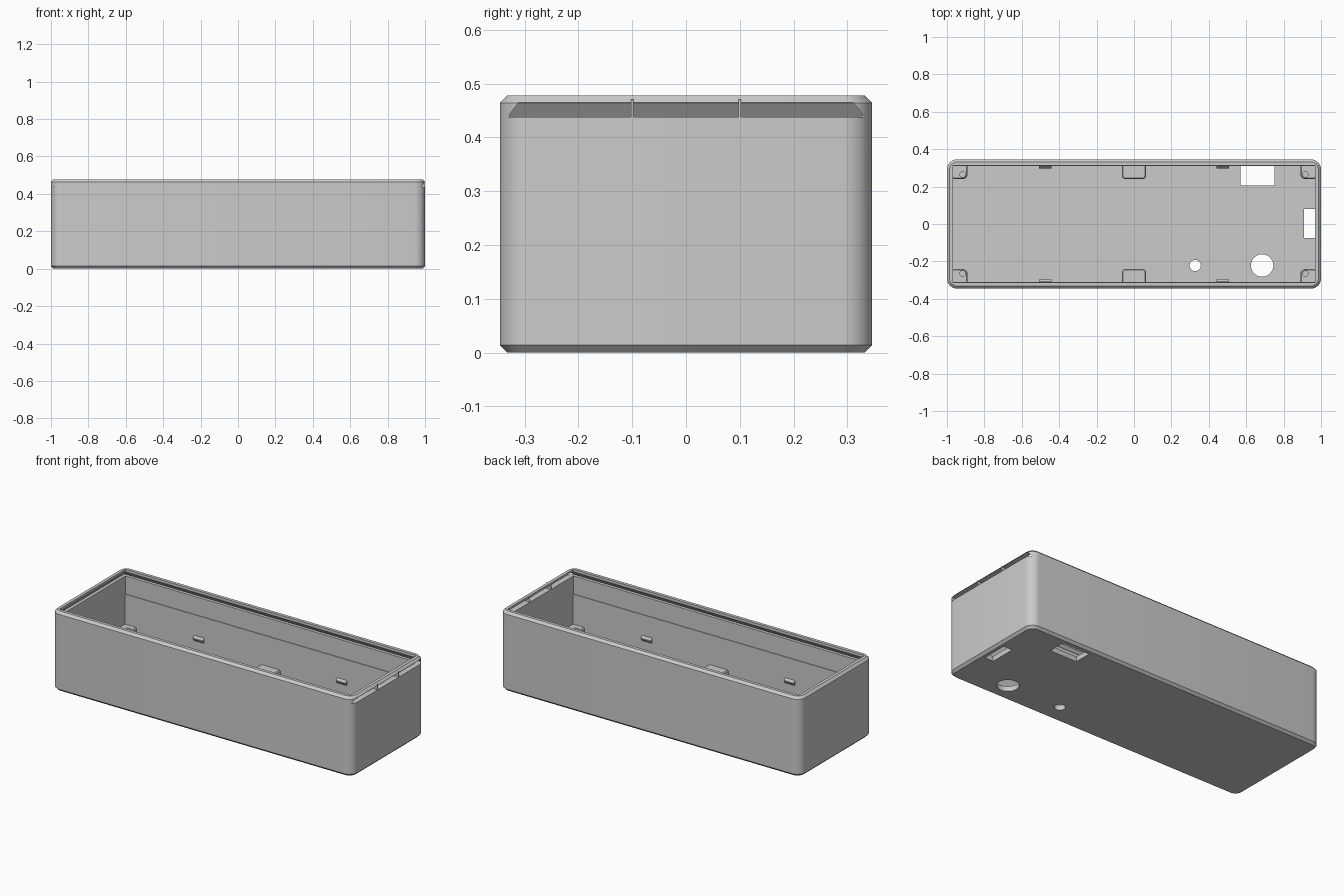
import bpy, bmesh, math

old = bpy.data.objects.get("Cube")
if old:
    bpy.data.objects.remove(old, do_unlink=True)

grey = bpy.data.materials.new("plain_grey")
grey.use_nodes = True
COLOUR = (0.6, 0.6, 0.6, 1)
grey.diffuse_color = COLOUR
grey.node_tree.nodes["Principled BSDF"].inputs["Base Color"].default_value = COLOUR


def loft(name, rings):
    """Closed solid through rings of equal point count, bottom to top."""
    bm = bmesh.new()
    loops = [[bm.verts.new(p) for p in ring] for ring in rings]
    n = len(loops[0])
    for a, b in zip(loops, loops[1:]):
        for i in range(n):
            j = (i + 1) % n
            bm.faces.new((a[i], a[j], b[j], b[i]))
    bm.faces.new(loops[0][::-1])
    bm.faces.new(loops[-1])
    mesh = bpy.data.meshes.new(name)
    bm.to_mesh(mesh)
    bm.free()
    mesh.materials.append(grey)
    ob = bpy.data.objects.new(name, mesh)
    bpy.context.collection.objects.link(ob)
    return ob


def rect_ring(x0, x1, y0, y1, z, r=0.0, seg=8):
    """Rectangle outline with optional rounded corners."""
    if r == 0:
        return [(x0, y0, z), (x1, y0, z), (x1, y1, z), (x0, y1, z)]
    pts = []
    centres = ((x1 - r, y1 - r), (x0 + r, y1 - r), (x0 + r, y0 + r), (x1 - r, y0 + r))
    for q, (cx, cy) in enumerate(centres):
        for k in range(seg + 1):
            a = (q + k / seg) * math.pi / 2
            pts.append((cx + r * math.cos(a), cy + r * math.sin(a), z))
    return pts


def box(name, x0, x1, y0, y1, z0, z1):
    return loft(name, [rect_ring(x0, x1, y0, y1, z) for z in (z0, z1)])


def rounded(name, x0, x1, y0, y1, levels, r):
    """Rounded block; levels are (z, inset) pairs."""
    return loft(name, [rect_ring(x0 + i, x1 - i, y0 + i, y1 - i, z, r - i)
                       for z, i in levels])


def rod(name, x, y, r, z0, z1, n=40):
    circle = [(x + r * math.cos(2 * math.pi * k / n),
               y + r * math.sin(2 * math.pi * k / n)) for k in range(n)]
    return loft(name, [[(px, py, z) for px, py in circle] for z in (z0, z1)])


def cut(target, cutter):
    cutter.hide_render = True
    mod = target.modifiers.new("cut", "BOOLEAN")
    mod.operation = "DIFFERENCE"
    mod.solver = "EXACT"
    mod.object = cutter
    bpy.context.view_layer.objects.active = target
    bpy.ops.object.modifier_apply(modifier=mod.name)
    bpy.data.objects.remove(cutter, do_unlink=True)


def smooth(ob):
    bpy.ops.object.select_all(action="DESELECT")
    ob.select_set(True)
    bpy.context.view_layer.objects.active = ob
    bpy.ops.object.shade_smooth_by_angle(angle=math.radians(25))


H, HX, HY = 0.478, 1.0, 0.346      # overall height and half sizes
IX, IY = 0.967, 0.313              # inner half sizes
FLOOR, STEP = 0.03, 0.33           # floor top and wall step height
SLOT0, SLOT1, C = 0.438, 0.465, 0.014

# Outer shell with chamfered top and bottom rims
body = rounded("box_body", -HX, HX, -HY, HY,
               [(0, C), (C, 0), (H - C, 0), (H, C)], 0.055)

# Cavity, slightly narrower below the wall step
cut(body, box("upper_cavity", -IX, IX, -IY, IY, STEP, H + 0.1))
cut(body, box("lower_cavity", -IX, IX, -IY + 0.004, IY - 0.004, FLOOR, STEP + 0.01))

# Dovetail lid slot, open through the right end
cut(body, loft("lid_slot", [rect_ring(-0.986, 1.1, -0.331, 0.331, SLOT0),
                            rect_ring(-0.966, 1.1, -0.311, 0.311, SLOT1)]))

# Openings in the floor
cut(body, box("back_opening", 0.57, 0.75, 0.205, IY - 0.004, -0.1, 0.1))
cut(body, box("end_opening", 0.91, IX, -0.075, 0.08, -0.1, 0.1))
for x, r in ((0.327, 0.03), (0.685, 0.06)):
    cut(body, rod("round_opening", x, -0.222, r, -0.1, 0.1))
smooth(body)

# Thin ribs bridging the open end of the slot
for side, y in (("front", -0.1), ("back", 0.1)):
    box(side + "_slot_rib", IX, HX - 0.001, y - 0.002, y + 0.002,
        SLOT0 - 0.005, SLOT1 + 0.005)

# Supports and clips on both long walls
TOP = 0.15
block = [(FLOOR - 0.01, 0), (TOP - 0.006, 0), (TOP, 0.006)]
for side, s in (("front", -1), ("back", 1)):
    y0, y1 = sorted((s * 0.24, s * 0.33))
    smooth(rounded(side + "_middle_support", -0.065, 0.065, y0, y1, block, 0.02))

    for end, e in (("right", -1), ("left", 1)):
        x0, x1 = sorted((e * 0.89, e * 0.98))
        post = rounded(f"{side}_{end}_screw_post", x0, x1, y0, y1, block, 0.025)
        cut(post, rod("screw_hole", e * 0.916, s * 0.265, 0.015, 0.06, 0.3, 24))
        smooth(post)

        # Wedge-shaped clip, widest at mid height
        x = e * 0.475
        loft(f"{side}_{end}_clip",
             [rect_ring(x - 0.033, x + 0.033, *sorted((s * tip, s * 0.33)), z)
              for z, tip in ((0.175, 0.308), (0.187, 0.298),
                             (0.194, 0.298), (0.206, 0.308))])
